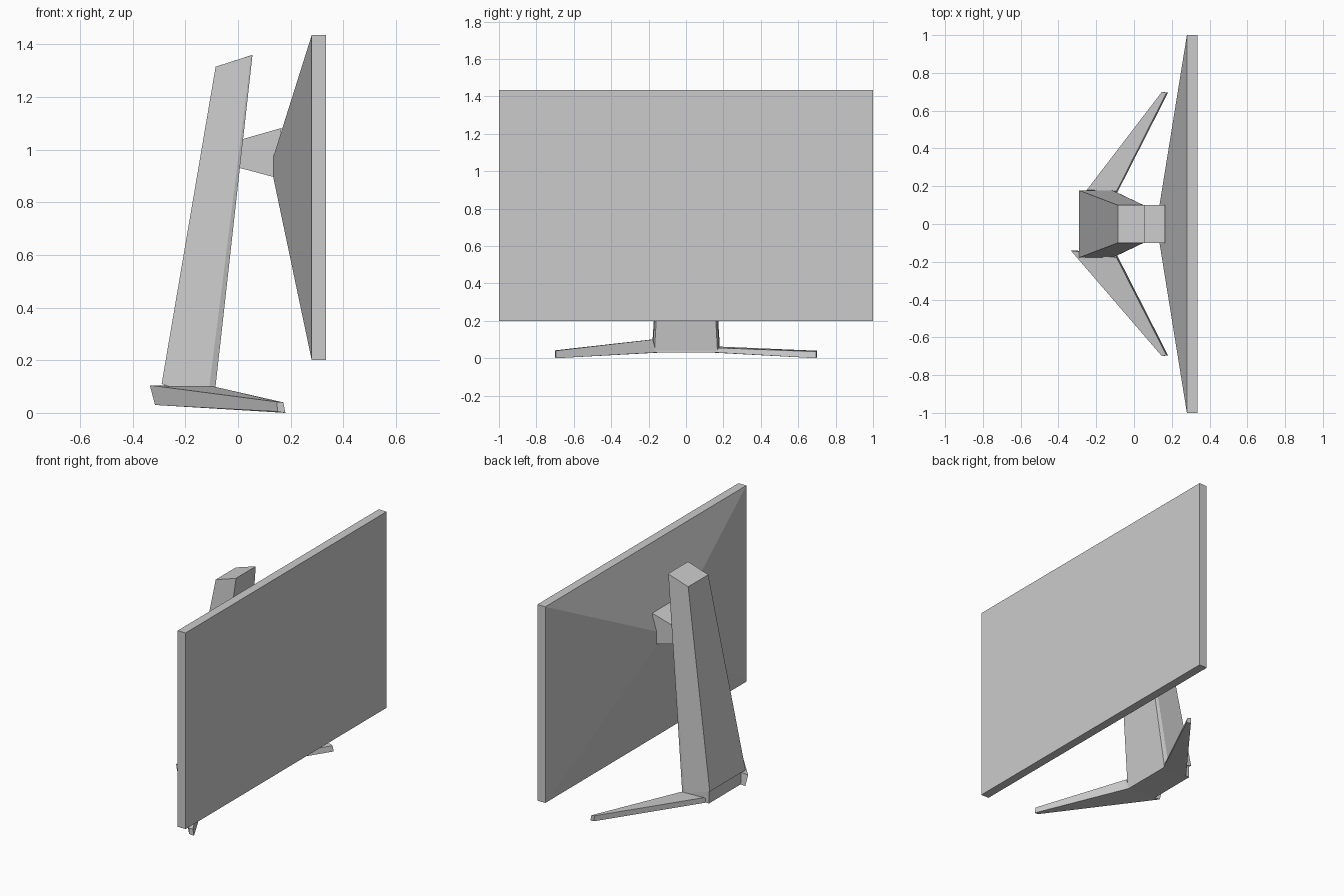
import bpy
import bmesh

default = bpy.data.objects.get("Cube")
if default:
    bpy.data.objects.remove(default)

# Single neutral grey finish
grey = bpy.data.materials.new("neutral grey")
grey.use_nodes = True
colour = (0.6, 0.6, 0.6, 1)
grey.diffuse_color = colour
grey.node_tree.nodes["Principled BSDF"].inputs["Base Color"].default_value = colour


def loft(name, *rings):
    """Closed solid through matching rings of points."""
    bm = bmesh.new()
    loops = [[bm.verts.new(p) for p in ring] for ring in rings]
    for a, b in zip(loops, loops[1:]):
        n = len(a)
        for i in range(n):
            j = (i + 1) % n
            bm.faces.new((a[i], a[j], b[j], b[i]))
    bm.faces.new(loops[0])
    bm.faces.new(loops[-1])
    bmesh.ops.recalc_face_normals(bm, faces=bm.faces)
    mesh = bpy.data.meshes.new(name)
    bm.to_mesh(mesh)
    bm.free()
    mesh.materials.append(grey)
    obj = bpy.data.objects.new(name, mesh)
    bpy.context.collection.objects.link(obj)
    return obj


def upright(x, half, low, high):
    """Rectangle standing across the x axis."""
    return [(x, -half, low), (x, half, low), (x, half, high), (x, -half, high)]


def mirrored(points):
    """Half outline completed by its reflection in y."""
    return points + [(x, -y, z) for x, y, z in reversed(points)]


def across(profile, half):
    """Side profile extruded across y."""
    return [[(x, y, z) for x, z in profile] for y in (-half, half)]


# Screen slab with its tapered rear housing
loft("display_panel", upright(0.335, 1, 0.2, 1.435),
     upright(0.28, 1, 0.2, 1.435), upright(0.135, 0.1, 0.89, 0.975))

# Mounting neck between housing and column
loft("mounting_neck", *across(
    [(0, 0.932), (0.14, 0.895), (0.165, 1.082), (0.0, 1.035)], 0.1))

# Leaning, tapering column with narrow front chamfers
loft("stand_column",
     mirrored([(-0.29, 0.178, 0.11), (-0.115, 0.178, 0.052), (-0.092, 0.168, 0.04)]),
     mirrored([(-0.085, 0.1, 1.315), (0.05, 0.1, 1.358), (0.055, 0.098, 1.36)]))

# Hub under the column
loft("base_hub", *across(
    [(-0.28, 0.03), (-0.092, 0.03), (-0.092, 0.045), (-0.28, 0.11)], 0.172))

# Splayed feet, the right one with a raised overhanging heel
loft("left_foot",
     [(-0.28, 0.14, 0.03), (-0.092, 0.16, 0.03),
      (-0.092, 0.175, 0.055), (-0.25, 0.18, 0.062)],
     [(0.15, 0.7, 0.005), (0.18, 0.695, 0),
      (0.172, 0.695, 0.035), (0.148, 0.7, 0.04)])
loft("right_foot",
     [(-0.315, -0.14, 0.03), (-0.092, -0.16, 0.03),
      (-0.092, -0.178, 0.1), (-0.335, -0.14, 0.105)],
     [(0.15, -0.7, 0.005), (0.18, -0.695, 0),
      (0.172, -0.695, 0.04), (0.148, -0.7, 0.042)])
